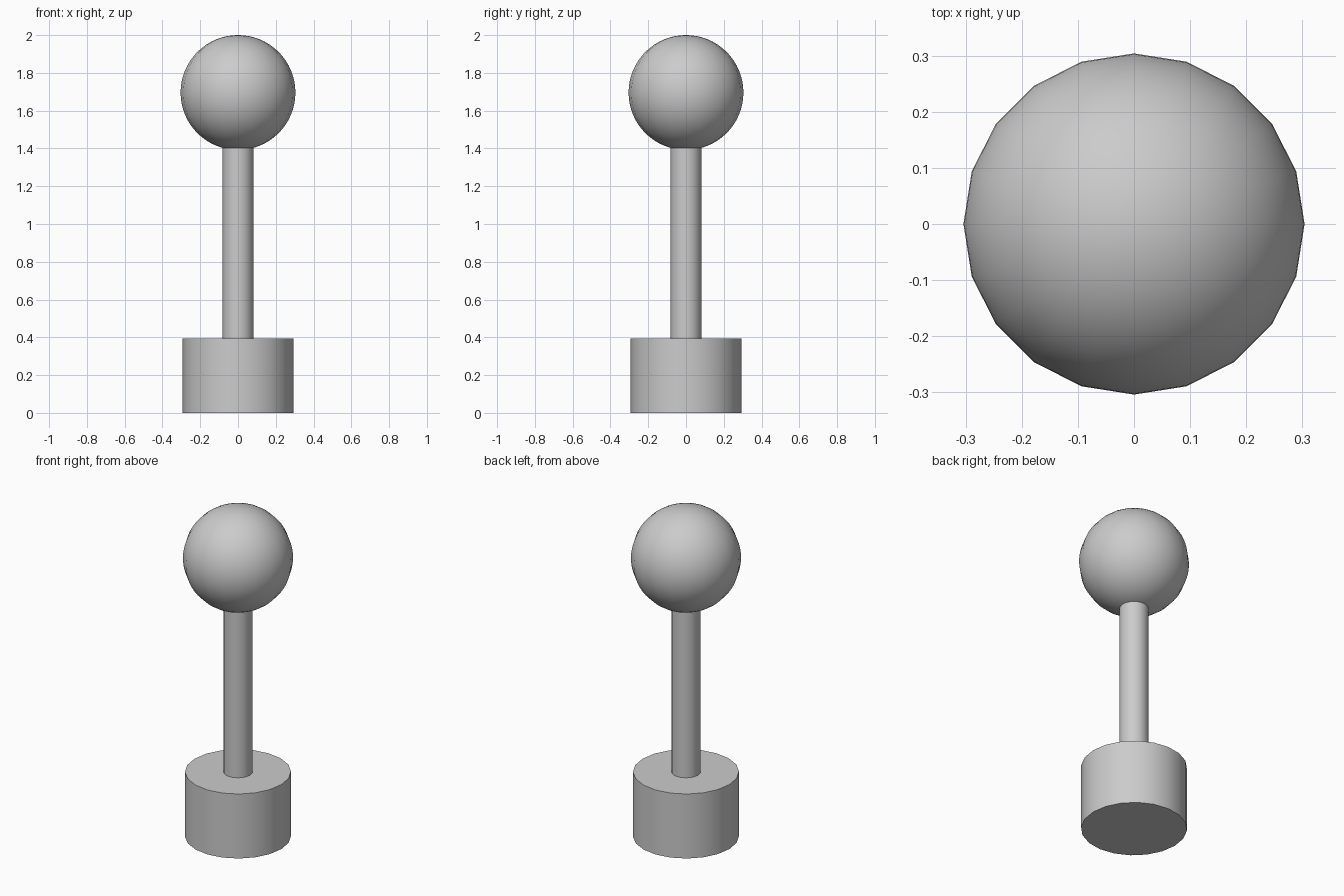
import bpy
import math

if "Cube" in bpy.data.objects:
    bpy.data.objects.remove(bpy.data.objects["Cube"])

SIDES = 20


def finish(name):
    obj = bpy.context.object
    obj.name = name
    # Put a corner on the x axis and round the shading, keeping rims sharp
    bpy.ops.object.shade_smooth_by_angle(angle=math.radians(30))
    return obj


def cylinder(name, radius, z0, z1):
    bpy.ops.mesh.primitive_cylinder_add(
        vertices=SIDES, radius=radius, depth=z1 - z0,
        location=(0, 0, (z0 + z1) / 2))
    return finish(name)


# Heavy round foot
cylinder("base", 0.293, 0.0, 0.393)

# Thin post, its top tucked into the ball
cylinder("post", 0.081, 0.393, 1.42)

# Ball on top
bpy.ops.mesh.primitive_uv_sphere_add(
    segments=SIDES, ring_count=32, radius=0.304, location=(0, 0, 1.696))
finish("ball")
